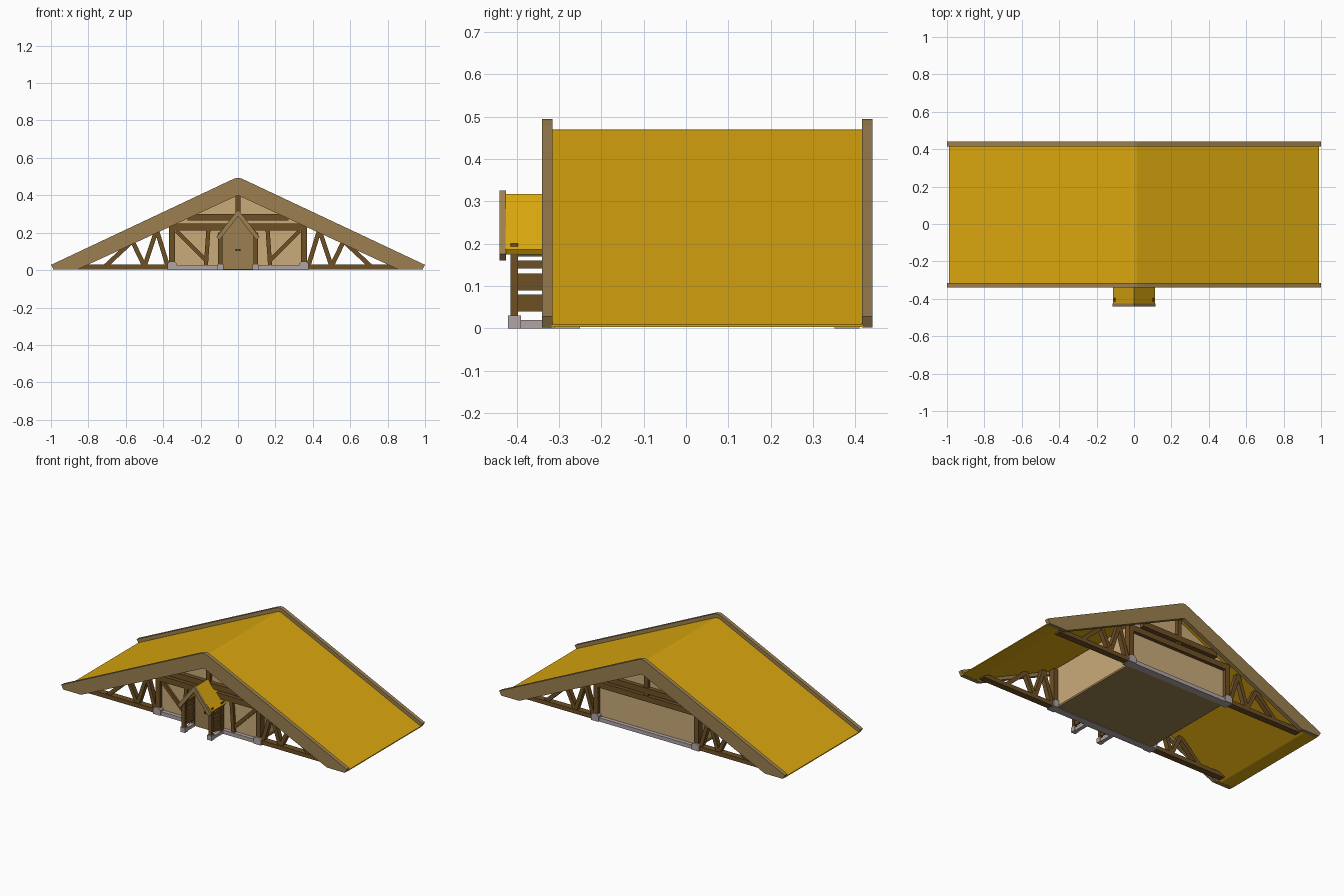
import bpy
from mathutils import Vector

cube = bpy.data.objects.get("Cube")
if cube:
    bpy.data.objects.remove(cube, do_unlink=True)


def material(name, rgb):
    linear = [((c / 255 + 0.055) / 1.055) ** 2.4 for c in rgb] + [1]
    m = bpy.data.materials.new(name)
    m.use_nodes = True
    m.diffuse_color = linear
    m.node_tree.nodes["Principled BSDF"].inputs["Base Color"].default_value = linear
    return m


THATCH = material("golden thatch", (219, 167, 15))
BOARD = material("light brown board", (156, 128, 80))
TIMBER = material("dark timber", (110, 80, 37))
PLASTER = material("tan plaster", (202, 171, 123))
STONE = material("grey stone", (178, 165, 165))
IRON = material("dark iron", (70, 62, 62))


def prism(name, outline, y0, y1, mat):
    """Extrude an x-z outline along y."""
    n = len(outline)
    verts = [(x, y, z) for y in (y0, y1) for x, z in outline]
    faces = [list(range(n)), list(range(2 * n - 1, n - 1, -1))]
    faces += [[i, i + n, (i + 1) % n + n, (i + 1) % n] for i in range(n)]
    mesh = bpy.data.meshes.new(name)
    mesh.from_pydata(verts, [], faces)
    mesh.materials.append(mat)
    obj = bpy.data.objects.new(name, mesh)
    bpy.context.collection.objects.link(obj)
    # Make the normals point outward
    bpy.context.view_layer.objects.active = obj
    obj.select_set(True)
    bpy.ops.object.mode_set(mode="EDIT")
    bpy.ops.mesh.select_all(action="SELECT")
    bpy.ops.mesh.normals_make_consistent(inside=False)
    bpy.ops.object.mode_set(mode="OBJECT")
    obj.select_set(False)
    return obj


def box(name, x0, x1, y0, y1, z0, z1, mat):
    return prism(name, [(x0, z0), (x1, z0), (x1, z1), (x0, z1)], y0, y1, mat)


def strut(name, start, end, width, y0, y1, mat=TIMBER):
    """Straight timber between two x-z points."""
    a, b = Vector(start), Vector(end)
    d = (b - a).normalized() * width / 2
    s = Vector((-d.y, d.x))
    return prism(name, [a + s, b + s, b - s, a - s], y0, y1, mat)


def chevron(name, upper, lower, y0, y1, mat):
    """Symmetric gable band; both half outlines run from the ridge to the eave."""
    def full(half):
        return [(-x, z) for x, z in reversed(half) if x > 0] + list(half)
    return prism(name, full(upper) + full(lower)[::-1], y0, y1, mat)


# Main roof with a softly rounded ridge
chevron("main_roof",
        [(0, 0.469), (0.015, 0.466), (0.03, 0.459), (0.988, 0.009), (0.988, 0.003)],
        [(0, 0.425), (0.9, 0.003)], -0.318, 0.418, THATCH)

# House body and floor
prism("house_walls", [(-0.34, 0.01), (0.34, 0.01), (0.34, 0.262), (0, 0.422), (-0.34, 0.262)],
      -0.278, 0.378, PLASTER)
box("floor", -0.345, 0.345, -0.285, 0.385, 0.003, 0.015, BOARD)

# Gable framing, front (-1) and back (1)
for end, side in (("front", -1), ("back", 1)):
    mid = 0.05 + side * 0.33
    y0, y1 = mid - 0.02, mid + 0.02
    edge = 0.05 + side * 0.39
    chevron(end + "_bargeboard",
            [(0, 0.494), (0.015, 0.491), (0.04, 0.48), (1, 0.028), (0.985, 0.002)],
            [(0, 0.4), (0.86, 0.002)], edge, edge - side * 0.025, BOARD)
    box(end + "_lower_beam", -0.36, 0.36, y0, y1, 0.212, 0.248, TIMBER)
    box(end + "_upper_beam", -0.27, 0.27, y0 - 0.005, y1 + 0.005, 0.265, 0.3, TIMBER)
    box(end + "_king_post", -0.014, 0.014, y0, y1, 0.25, 0.42, TIMBER)
    box(end + "_stone_sill", -0.35, 0.35, y0 - 0.003, y1 + 0.003, 0, 0.024, STONE)
    for hand, s in (("left", 1), ("right", -1)):
        tag = end + "_" + hand
        strut(tag + "_post", (s * 0.352, 0.02), (s * 0.352, 0.25), 0.032, y0, y1)
        strut(tag + "_tie_beam", (s * 0.36, 0.016), (s * 0.88, 0.016), 0.026, y0, y1)
        prism(tag + "_post_base",
              [(s * 0.352 + x, 0.022 + z) for x, z in
               ((-0.025, -0.022), (0.025, -0.022), (0.025, 0.012),
                (0.013, 0.024), (-0.013, 0.024), (-0.025, 0.012))],
              y0 - 0.01, y1 + 0.01, STONE)
        # Zigzag truss webs out to the eave
        web = [(0.375, 0.02), (0.435, 0.215), (0.5, 0.02), (0.565, 0.155), (0.71, 0.02)]
        for i, (a, b) in enumerate(zip(web, web[1:])):
            strut(f"{tag}_web_{i + 1}", (s * a[0], a[1]), (s * b[0], b[1]),
                  0.024, y0 + 0.005, y1 - 0.005)

# Wall braces, door and porch
for hand, s in (("left", 1), ("right", -1)):
    strut(hand + "_wall_stud", (s * 0.158, 0.22), (s * 0.172, 0.02), 0.022, -0.296, -0.27)
    strut(hand + "_wall_brace", (s * 0.33, 0.21), (s * 0.165, 0.045), 0.022, -0.292, -0.27)
    x = s * 0.094
    box(hand + "_porch_post", x - 0.012, x + 0.012, -0.414, -0.396, 0.02, 0.2, TIMBER)
    box(hand + "_porch_back_post", x - 0.012, x + 0.012, -0.32, -0.29, 0.02, 0.2, TIMBER)
    box(hand + "_porch_base", x - 0.016, x + 0.016, -0.42, -0.39, 0, 0.03, STONE)
    box(hand + "_porch_sill", x - 0.012, x + 0.012, -0.39, -0.29, 0, 0.02, STONE)
    for i, (z0, z1) in enumerate(((0.04, 0.08), (0.09, 0.13), (0.142, 0.16), (0.17, 0.19))):
        box(f"{hand}_porch_rail_{i + 1}", x - 0.006, x + 0.006, -0.405, -0.29, z0, z1, TIMBER)
    box(hand + "_door_handle", s * 0.009 - 0.005, s * 0.009 + 0.005,
        -0.322, -0.31, 0.103, 0.113, IRON)

prism("door", [(-0.085, 0.002), (0.085, 0.002), (0.085, 0.19), (0, 0.295), (-0.085, 0.19)],
      -0.312, -0.275, BOARD)
chevron("porch_roof", [(0, 0.317), (0.112, 0.186), (0.104, 0.174)],
        [(0, 0.29), (0.098, 0.176)], -0.426, -0.28, THATCH)
chevron("porch_bargeboard", [(0, 0.325), (0.116, 0.176), (0.1, 0.16)],
        [(0, 0.287), (0.098, 0.162)], -0.44, -0.425, BOARD)
